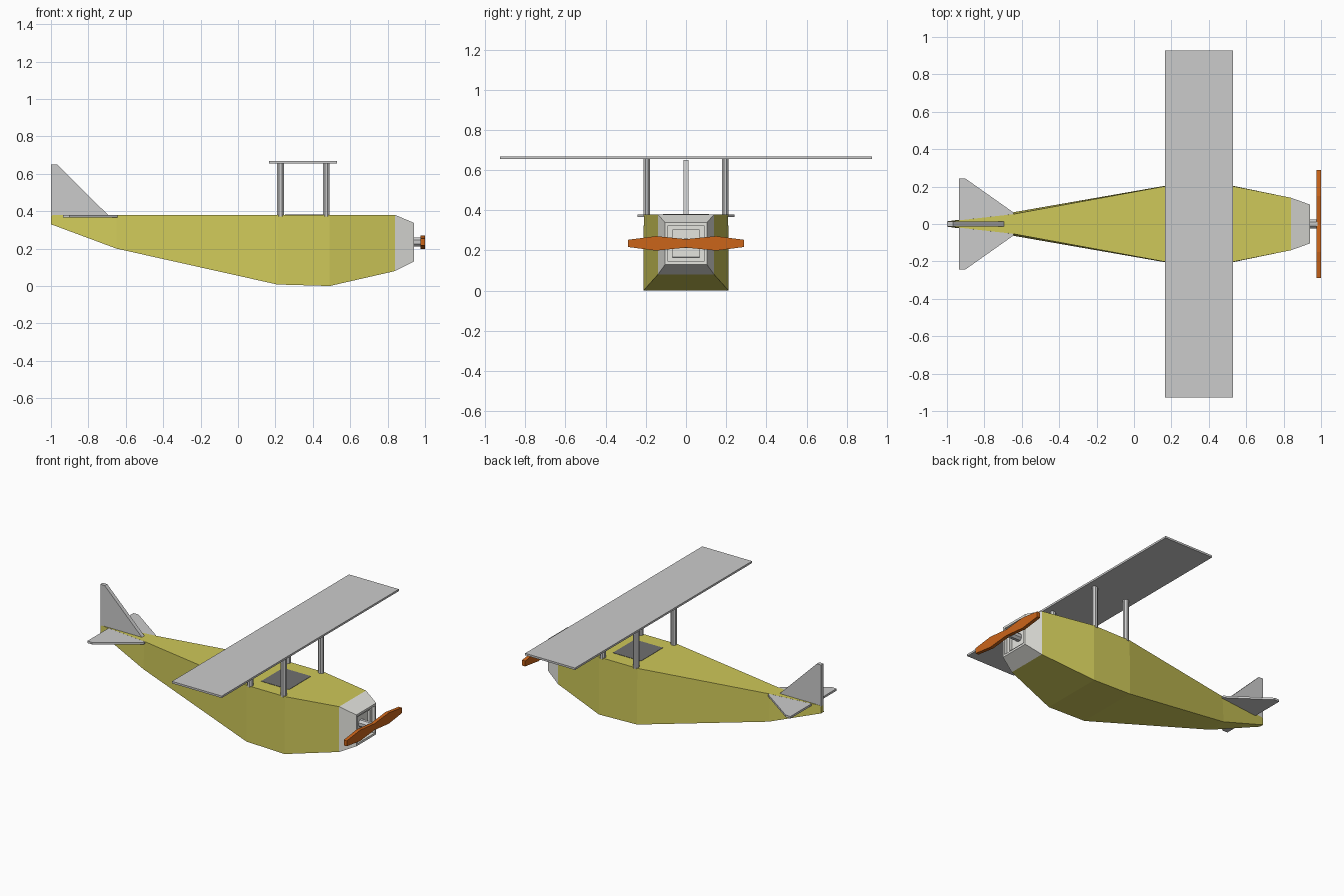
import bpy, bmesh
from math import pi
from mathutils import Matrix, Vector

if "Cube" in bpy.data.objects:
    bpy.data.objects.remove(bpy.data.objects["Cube"])


def material(name, rgb):
    m = bpy.data.materials.new(name)
    m.diffuse_color = (*rgb, 1)
    m.use_nodes = True
    m.node_tree.nodes["Principled BSDF"].inputs["Base Color"].default_value = m.diffuse_color
    return m


yellow = material("yellow_paint", (0.62, 0.58, 0.1))
white = material("light_metal", (0.78, 0.78, 0.74))
orange = material("orange_wood", (0.6, 0.13, 0.01))
dark = material("dark_grey", (0.16, 0.16, 0.16))


def finish(bm, name, mat=None):
    bmesh.ops.recalc_face_normals(bm, faces=bm.faces)
    me = bpy.data.meshes.new(name)
    bm.to_mesh(me)
    bm.free()
    ob = bpy.data.objects.new(name, me)
    bpy.context.collection.objects.link(ob)
    if mat:
        me.materials.append(mat)
    return ob


def box(name, lo, hi, mat=None):
    lo, hi = Vector(lo), Vector(hi)
    bm = bmesh.new()
    size = Matrix.Diagonal((*(hi - lo), 1))
    bmesh.ops.create_cube(bm, size=1, matrix=Matrix.Translation((lo + hi) / 2) @ size)
    return finish(bm, name, mat)


def plate(name, outline, offset, mat=None):
    """Flat outline of 3D points, thickened along the offset vector."""
    bm = bmesh.new()
    f = bm.faces.new([bm.verts.new(p) for p in outline])
    new = bmesh.ops.extrude_face_region(bm, geom=[f])["geom"]
    bmesh.ops.translate(bm, vec=offset, verts=[v for v in new if isinstance(v, bmesh.types.BMVert)])
    return finish(bm, name, mat)


def loft(sections):
    """Four-sided hull through (x, bottom z, top z, bottom half width, top half width)."""
    bm = bmesh.new()
    rings = [[bm.verts.new(p) for p in ((x, -wb, zb), (x, wb, zb), (x, wt, zt), (x, -wt, zt))]
             for x, zb, zt, wb, wt in sections]
    for a, b in zip(rings, rings[1:]):
        for i in range(4):
            j = (i + 1) % 4
            bm.faces.new((a[i], a[j], b[j], b[i]))
    bm.faces.new(rings[0])
    front = bm.faces.new(rings[-1])
    bmesh.ops.recalc_face_normals(bm, faces=bm.faces)
    return bm, front


def column(name, center, height, rx, ry, rot=Matrix(), mat=None):
    bm = bmesh.new()
    turn = Matrix.Rotation(pi / 8, 4, 'Z')
    bmesh.ops.create_cone(bm, cap_ends=True, segments=8, radius1=1.08, radius2=1.08, depth=1,
                          matrix=Matrix.Translation(center) @ rot
                          @ Matrix.Diagonal((rx, ry, height, 1)) @ turn)
    return finish(bm, name, mat)


# Fuselage hull
bm, _ = loft([(-1.0, 0.33, 0.38, 0.014, 0.012), (-0.65, 0.2, 0.38, 0.062, 0.052),
              (0.21, 0.008, 0.38, 0.212, 0.21), (0.49, 0.0, 0.38, 0.212, 0.21),
              (0.84, 0.08, 0.38, 0.14, 0.14)])
finish(bm, "fuselage", yellow)

# Nose cowl with stepped recess
bm, front = loft([(0.84, 0.08, 0.38, 0.14, 0.14), (0.94, 0.13, 0.338, 0.104, 0.104)])
bmesh.ops.inset_region(bm, faces=[front], thickness=0.02)
for thick, depth in ((0.0005, -0.02), (0.03, 0.0), (0.0005, -0.02)):
    bmesh.ops.inset_region(bm, faces=[front], thickness=thick, depth=depth)
finish(bm, "nose_cowl", white)

# Cockpit opening panel
box("cockpit", (0.25, -0.115, 0.37), (0.455, 0.115, 0.382), dark)

# Wing and its four struts
box("wing", (0.165, -0.927, 0.655), (0.53, 0.927, 0.668))
for end, x in (("rear", 0.227), ("front", 0.472)):
    for side, y in (("right", -0.196), ("left", 0.196)):
        column(f"{end}_{side}_strut", (x, y, 0.515), 0.285, 0.018, 0.016)

# Tail fin and stabiliser
plate("tail_fin", [(-1, -0.013, 0.375), (-1, -0.013, 0.65), (-0.968, -0.013, 0.65),
                   (-0.69, -0.013, 0.375)], (0, 0.026, 0))
half = [(-0.935, 0.242), (-0.9, 0.242), (-0.645, 0.062)]
outline = half + [(x, -y) for x, y in reversed(half)]
plate("stabiliser", [(x, y, 0.366) for x, y in outline], (0, 0, 0.0135))

# Propeller shaft and two-bladed propeller
column("propeller_shaft", (0.94, 0, 0.235), 0.08, 0.024, 0.024, Matrix.Rotation(pi / 2, 4, 'Y'))
blade = [(-0.288, 0.018), (-0.15, 0.036), (0, 0.021), (0.15, 0.036), (0.288, 0.018)]
outline = blade + [(y, -z) for y, z in reversed(blade)]
plate("propeller", [(0.977, y, 0.235 + z) for y, z in outline], (0.023, 0, 0), orange)
